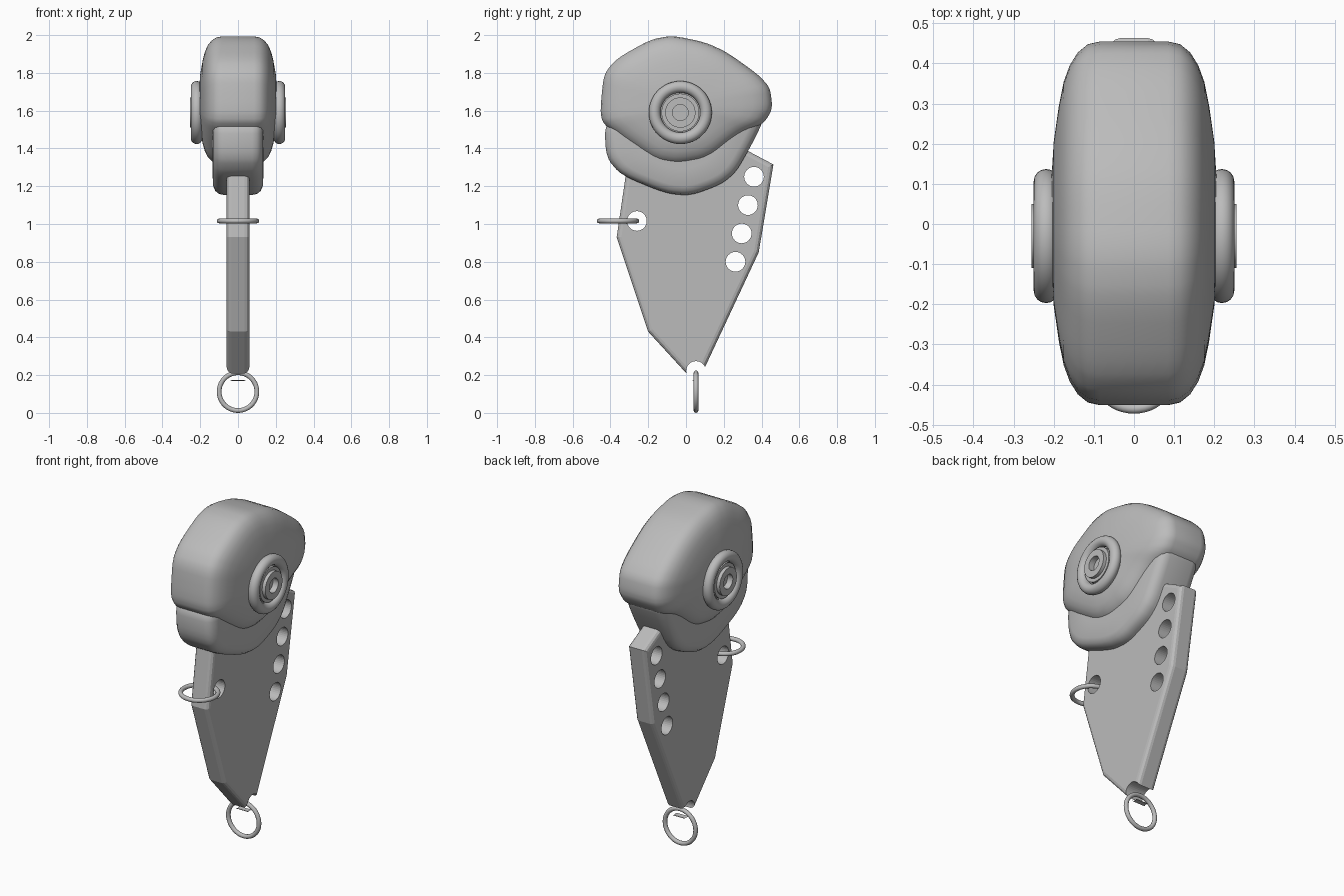
import bpy
import bmesh
import math
from mathutils import Matrix, Vector

cube = bpy.data.objects.get("Cube")
if cube:
    bpy.data.objects.remove(cube, do_unlink=True)

grey = bpy.data.materials.new("plain grey")
grey.use_nodes = True
COLOUR = (0.5, 0.5, 0.5, 1)
grey.diffuse_color = COLOUR
grey.node_tree.nodes["Principled BSDF"].inputs["Base Color"].default_value = COLOUR


def finish(name, bm, angle=None):
    """Turn a bmesh into a grey object, smooth below the given angle."""
    bmesh.ops.recalc_face_normals(bm, faces=bm.faces)
    mesh = bpy.data.meshes.new(name)
    bm.to_mesh(mesh)
    bm.free()
    mesh.materials.append(grey)
    obj = bpy.data.objects.new(name, mesh)
    bpy.context.collection.objects.link(obj)
    if angle:
        bpy.ops.object.select_all(action="DESELECT")
        obj.select_set(True)
        bpy.context.view_layer.objects.active = obj
        bpy.ops.object.shade_smooth_by_angle(angle=math.radians(angle))
    return obj


def round_corners(points, rounds=3, cut=0.2):
    """Soften a closed outline by cutting its corners repeatedly."""
    points = [Vector(p) for p in points]
    for _ in range(rounds):
        nxt = points[1:] + points[:1]
        points = [q for a, b in zip(points, nxt)
                  for q in (a.lerp(b, cut), b.lerp(a, cut))]
    return points


def loft(name, outline, centre, sections):
    """Domed body: the side outline shrinks toward both flanks."""
    bm = bmesh.new()
    centre = Vector(centre)
    full = [(-x, s) for x, s in reversed(sections)] + sections
    rings = []
    for x, s in full:
        ring = [centre + (p - centre) * s for p in outline]
        rings.append([bm.verts.new((x, p.x, p.y)) for p in ring])
    n = len(outline)
    for a, b in zip(rings, rings[1:]):
        for i in range(n):
            j = (i + 1) % n
            bm.faces.new((a[i], a[j], b[j], b[i]))
    for ring, side in ((rings[0], -1), (rings[-1], 1)):
        tip = bm.verts.new((side * sections[-1][0], centre.x, centre.y))
        for i in range(n):
            bm.faces.new((ring[i], ring[(i + 1) % n], tip))
    return finish(name, bm, 50)


def lathe(name, profile, matrix, steps=48, angle=40):
    """Spin a closed (radius, height) profile round z, then place it."""
    bm = bmesh.new()
    rings = []
    for k in range(steps):
        a = math.tau * k / steps
        rings.append([bm.verts.new((r * math.cos(a), r * math.sin(a), h)) for r, h in profile])
    m = len(profile)
    for k in range(steps):
        a, b = rings[k], rings[(k + 1) % steps]
        for i in range(m):
            j = (i + 1) % m
            bm.faces.new((a[i], a[j], b[j], b[i]))
    bmesh.ops.remove_doubles(bm, verts=bm.verts, dist=1e-5)
    bm.transform(matrix)
    return finish(name, bm, angle)


def circle_profile(major, minor, sides=16):
    return [(major + minor * math.cos(math.tau * i / sides),
             minor * math.sin(math.tau * i / sides)) for i in range(sides)]


# Upper head shell
skull = round_corners([(-0.13, 2.01), (0.16, 1.95), (0.44, 1.75), (0.46, 1.61),
                       (0.41, 1.53), (0.28, 1.47), (0.12, 1.34), (-0.04, 1.31),
                       (-0.16, 1.33), (-0.31, 1.43), (-0.44, 1.53), (-0.455, 1.6),
                       (-0.43, 1.84)])
loft("upper_head", skull, (0, 1.63),
     [(0.085, 1), (0.115, 0.985), (0.14, 0.94), (0.16, 0.87), (0.175, 0.78),
      (0.187, 0.65), (0.2, 0.45), (0.207, 0.2)])

# Lower jaw
jaw = round_corners([(-0.435, 1.6), (-0.42, 1.29), (-0.03, 1.13), (0.24, 1.23),
                     (0.37, 1.46), (0.43, 1.6)])
loft("lower_jaw", jaw, (-0.03, 1.5),
     [(0.075, 1), (0.1, 0.985), (0.12, 0.94), (0.132, 0.86), (0.136, 0.6)])

# Eyes: a thick ring around a stepped hub with a centre recess
hub = [(0, 0.15), (0.1, 0.15), (0.1, 0.235), (0.08, 0.235),
       (0.08, 0.255), (0.042, 0.255), (0.042, 0.22), (0, 0.22)]
for side, label in ((1, "left"), (-1, "right")):
    turn = (Matrix.Translation((0, -0.03, 1.59))
            @ Matrix.Rotation(side * math.pi / 2, 4, "Y"))
    lathe(label + "_eye_ring", circle_profile(0.136, 0.031),
          turn @ Matrix.Translation((0, 0, 0.219)))
    lathe(label + "_eye_hub", hub, turn)

# Body plate with stepped rim
HALF = 0.06
outline = [(0.463, 1.315), (0.385, 0.85), (0.067, 0.17), (0.038, 0.17),
           (-0.2, 0.43), (-0.367, 0.93), (-0.31, 1.32), (0, 1.56)]
bm = bmesh.new()
face = bm.faces.new([bm.verts.new((-HALF, y, z)) for y, z in outline])
ext = bmesh.ops.extrude_face_region(bm, geom=[face])
moved = [v for v in ext["geom"] if isinstance(v, bmesh.types.BMVert)]
bmesh.ops.translate(bm, verts=moved, vec=(2 * HALF, 0, 0))
plate = finish("body_plate", bm)
bevel = plate.modifiers.new("rim", "BEVEL")
bevel.width = 0.025
bevel.segments = 3
bevel.limit_method = "ANGLE"
bevel.angle_limit = math.radians(80)

# Line holes drilled through the plate
holes = [(0.36, 1.25), (0.328, 1.1), (0.295, 0.95), (0.262, 0.8),
         (-0.26, 1.016), (0.053, 0.222)]
bm = bmesh.new()
for y, z in holes:
    bmesh.ops.create_cone(bm, cap_ends=True, segments=32, radius1=0.052, radius2=0.052,
                          depth=0.4, matrix=Matrix.Translation((0, y, z))
                          @ Matrix.Rotation(math.pi / 2, 4, "Y"))
drill = finish("hole_cutter", bm)
drill.hide_render = True
drill.hide_viewport = True
cut = plate.modifiers.new("holes", "BOOLEAN")
cut.operation = "DIFFERENCE"
cut.solver = "EXACT"
cut.object = drill

# Wire rings at the front edge and the bottom tip
wire = circle_profile(0.1, 0.0125, 12)
lathe("front_ring", wire, Matrix.Translation((0, -0.36, 1.016)))
lathe("bottom_ring", wire, Matrix.Translation((0, 0.053, 0.1125))
      @ Matrix.Rotation(math.pi / 2, 4, "X"))
